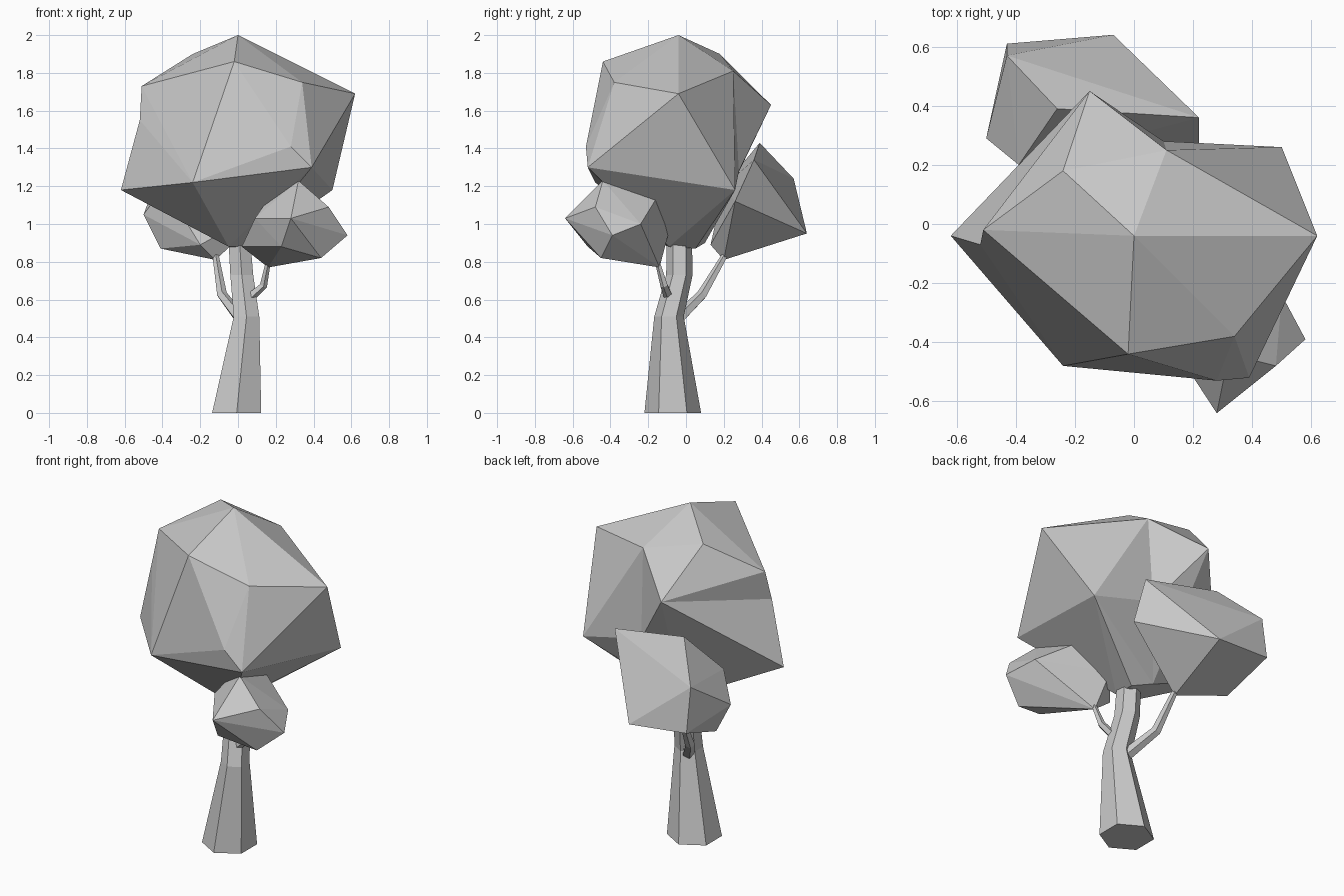
import bpy, bmesh, math
from mathutils import Vector

if "Cube" in bpy.data.objects:
    bpy.data.objects.remove(bpy.data.objects["Cube"])


def finish(bm, name):
    bmesh.ops.recalc_face_normals(bm, faces=bm.faces)
    me = bpy.data.meshes.new(name)
    bm.to_mesh(me)
    bm.free()
    ob = bpy.data.objects.new(name, me)
    bpy.context.collection.objects.link(ob)
    return ob


def blob(name, points, dents=()):
    """Faceted hull; each dent pulls a split edge (end, end) to a point."""
    bm = bmesh.new()
    for p in points:
        bm.verts.new(p)
    bmesh.ops.convex_hull(bm, input=bm.verts)
    loose = [v for v in bm.verts if not v.link_faces]
    bmesh.ops.delete(bm, geom=loose, context='VERTS')
    for a, b, target in dents:
        mid = (Vector(a) + Vector(b)) / 2
        edge = min(bm.edges, key=lambda e: ((e.verts[0].co + e.verts[1].co) / 2 - mid).length)
        mid = (edge.verts[0].co + edge.verts[1].co) / 2
        bmesh.ops.subdivide_edges(bm, edges=[edge], cuts=1)
        min(bm.verts, key=lambda v: (v.co - mid).length).co = target
    bmesh.ops.triangulate(bm, faces=bm.faces)
    return finish(bm, name)


def limb(name, path, sides, upright=False):
    """Faceted tapering tube along (x, y, z, radius) stations."""
    bm = bmesh.new()
    rings = []
    for i, (x, y, z, r) in enumerate(path):
        a, b = path[max(i - 1, 0)], path[min(i + 1, len(path) - 1)]
        axis = Vector((0, 0, 1)) if upright else (Vector(b[:3]) - Vector(a[:3])).normalized()
        u = (Vector((1, 0, 0)) - axis * axis.x).normalized()
        w = axis.cross(u)
        ring = []
        for k in range(sides):
            t = 2 * math.pi * k / sides - math.pi / 2
            ring.append(bm.verts.new(Vector((x, y, z)) + r * (u * math.cos(t) + w * math.sin(t))))
        rings.append(ring)
    for lo, hi in zip(rings, rings[1:]):
        for k in range(sides):
            n = (k + 1) % sides
            bm.faces.new((lo[k], lo[n], hi[n], hi[k]))
    bm.faces.new(rings[0][::-1])
    bm.faces.new(rings[-1])
    return finish(bm, name)


# Trunk and branches
limb("trunk", [(-.007, -.07, 0, .15), (.045, -.09, .51, .078),
               (.02, -.035, .73, .07), (.005, -.035, .95, .066)], 6, upright=True)
limb("back_branch", [(.02, -.05, .49, .035), (-.085, .085, .625, .028),
                     (-.12, .21, .84, .017)], 5)
limb("front_branch", [(.06, -.09, .61, .026), (.135, -.115, .675, .021),
                      (.16, -.15, .8, .014)], 5)

# Main crown
back_tip, right_low = (-.15, .45, 1.63), (.50, .26, 1.18)
left_top, left_low = (-.51, -.02, 1.73), (-.62, -.04, 1.18)
blob("main_crown", [
    (0, -.04, 2.0), (-.02, -.44, 1.86), (.62, -.04, 1.69), (.34, -.38, 1.75),
    (.28, -.53, 1.41), (.39, -.52, 1.30), (-.24, -.48, 1.22), left_low, right_low,
    (.11, .25, 1.81), back_tip, (-.24, .18, 1.9), left_top,
    (-.05, -.1, .88), (.05, -.09, .88), (.06, .05, .87), (-.05, .1, .9)],
    dents=[(back_tip, right_low, (.1, .28, 1.28)),
           (left_top, left_low, (-.52, -.07, 1.55))])

# Small crown at the front right
blob("front_crown", [
    (.28, -.64, 1.03), (.32, -.44, 1.23), (.2, -.27, 1.19), (.48, -.48, 1.09),
    (.58, -.39, .94), (.44, -.45, .82), (.23, -.52, .88), (.16, -.14, .77),
    (.02, -.18, .88), (.1, -.08, 1.0), (.09, -.35, 1.03), (.5, -.24, 1.0),
    (.3, -.16, 1.13)])

# Small crown at the back left
blob("back_crown", [
    (-.43, .61, .98), (-.07, .64, .95), (-.43, .57, 1.24), (-.26, .39, 1.43),
    (.22, .36, 1.34), (.22, .26, 1.12), (-.5, .29, 1.05), (-.41, .3, .87),
    (-.12, .2, .81), (-.2, .13, .89), (-.39, .2, 1.2)])
